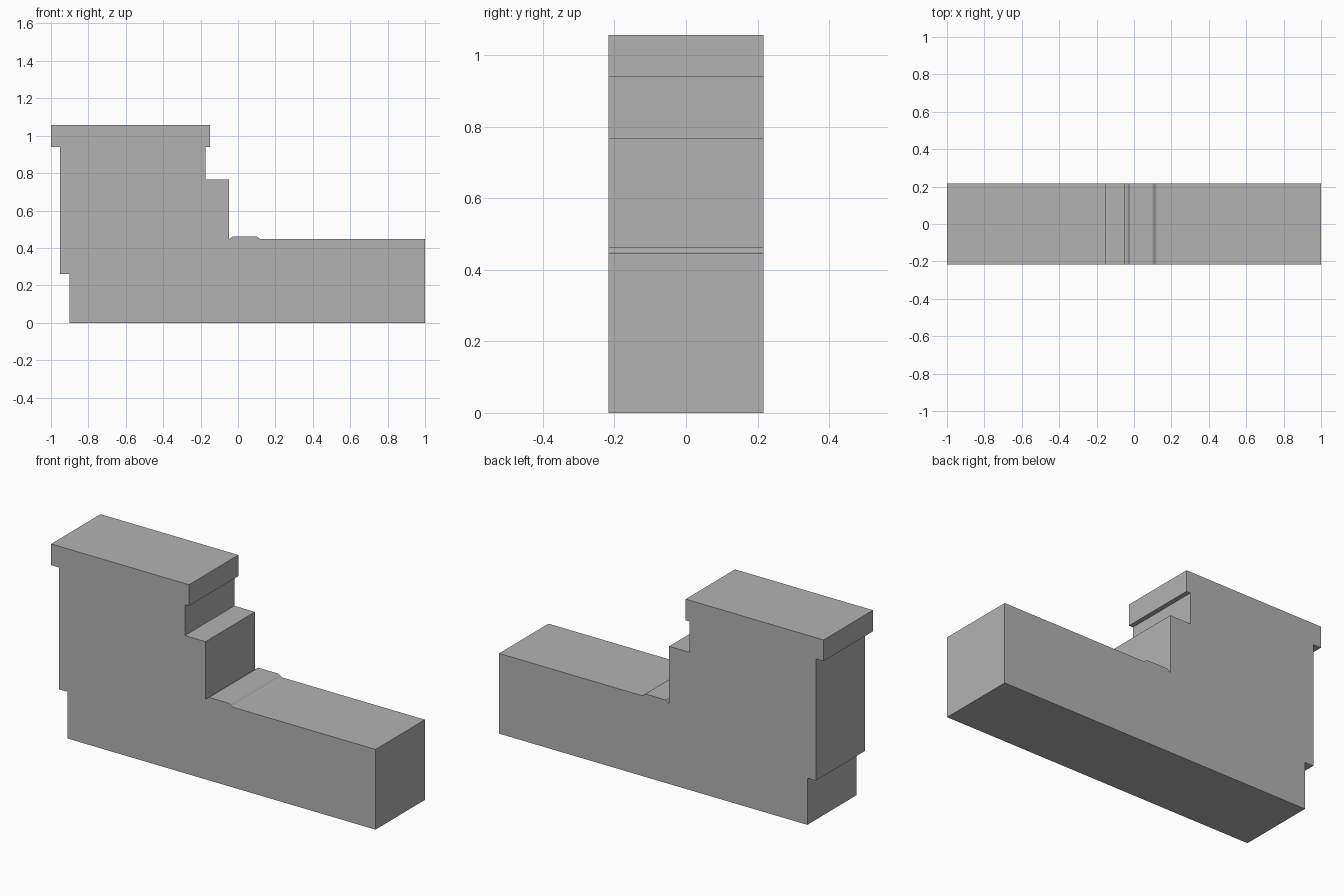
import bpy
import bmesh

# Remove the default cube
cube = bpy.data.objects.get("Cube")
if cube:
    bpy.data.objects.remove(cube, do_unlink=True)

# Single plain grey
GREY = (0.45, 0.45, 0.45, 1.0)
grey = bpy.data.materials.new("plain grey")
grey.use_nodes = True
grey.diffuse_color = GREY
grey.node_tree.nodes["Principled BSDF"].inputs["Base Color"].default_value = GREY


def extrude_profile(name, profile, half_depth, material):
    """Extrude an x-z outline evenly to both sides of y = 0."""
    bm = bmesh.new()
    face = bm.faces.new([bm.verts.new((x, -half_depth, z)) for x, z in profile])
    result = bmesh.ops.extrude_face_region(bm, geom=[face])
    moved = [v for v in result["geom"] if isinstance(v, bmesh.types.BMVert)]
    bmesh.ops.translate(bm, verts=moved, vec=(0, 2 * half_depth, 0))
    bmesh.ops.recalc_face_normals(bm, faces=bm.faces)
    mesh = bpy.data.meshes.new(name)
    bm.to_mesh(mesh)
    bm.free()
    mesh.materials.append(material)
    obj = bpy.data.objects.new(name, mesh)
    bpy.context.collection.objects.link(obj)
    return obj


# Base and long arm
outline = [(-0.90, 0), (1, 0), (1, 0.447)]
# Low raised pad with a softly curved outer end
outline += [(0.123, 0.447), (0.114, 0.45), (0.106, 0.457), (0.098, 0.462),
            (-0.027, 0.462), (-0.048, 0.447)]
# Step, neck and overhanging cap
outline += [(-0.048, 0.767), (-0.175, 0.767), (-0.175, 0.939),
            (-0.15, 0.939), (-0.15, 1.057), (-1, 1.057), (-1, 0.939)]
# Rear wall and recessed foot
outline += [(-0.952, 0.939), (-0.952, 0.26), (-0.90, 0.26)]

extrude_profile("stepped_block", outline, 0.217, grey)
